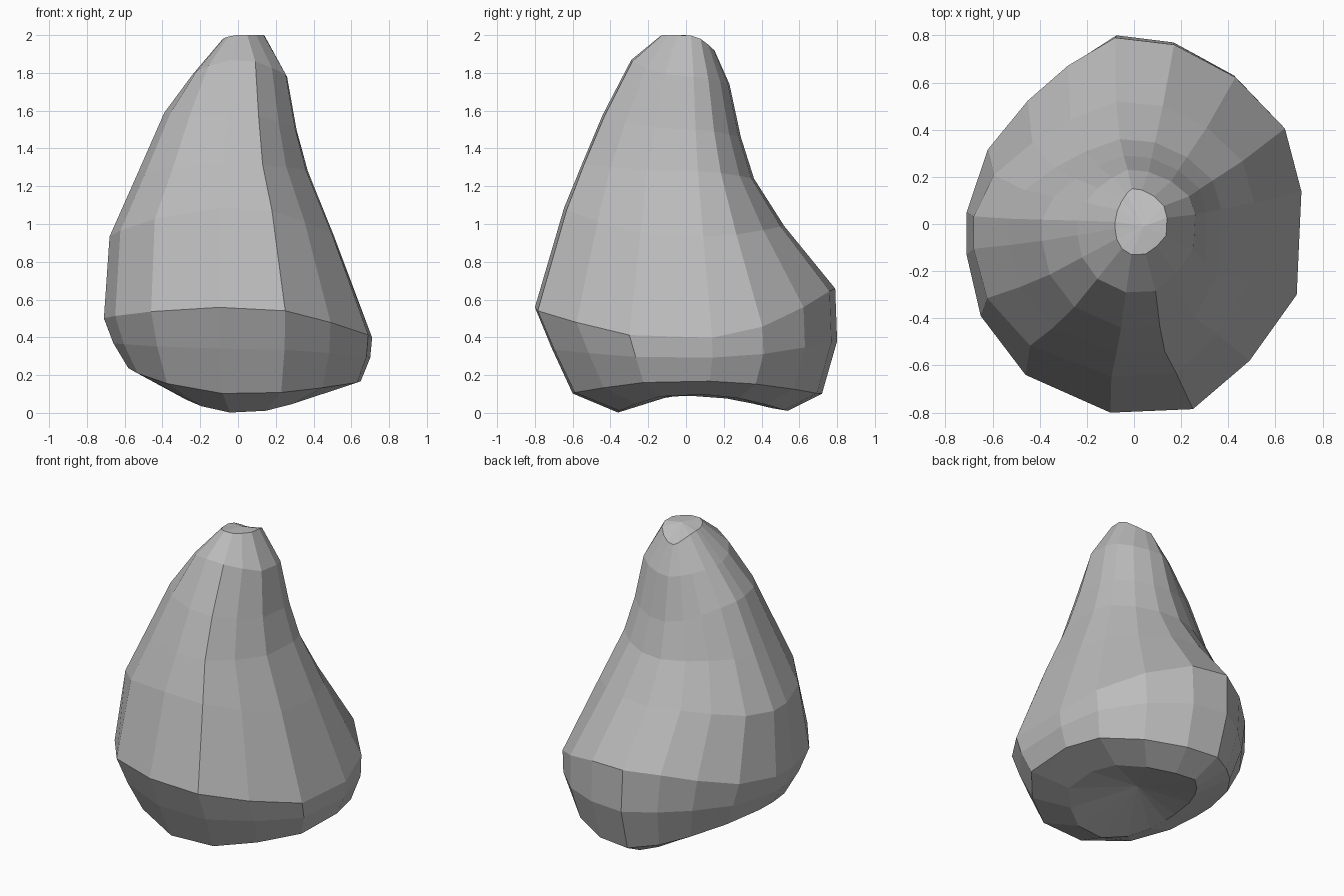
import bpy
import bmesh

cube = bpy.data.objects.get("Cube")
if cube:
    bpy.data.objects.remove(cube, do_unlink=True)

# Plan outline of the rock at its widest, counter-clockwise
OUTLINE = [(.71, .14), (.64, .41), (.43, .63), (.17, .77), (-.08, .8),
           (-.28, .68), (-.45, .53), (-.62, .32), (-.71, .05), (-.71, -.13),
           (-.65, -.39), (-.46, -.64), (-.1, -.8), (.25, -.785),
           (.49, -.58), (.69, -.3)]

# Each ring: reach to (left edge, right edge, front, back), then heights there
RINGS = [
    ((.08, .14, .13, .15), (1.98, 2, 2, 1.92)),
    ((.24, .26, .29, .23), (1.79, 1.78, 1.87, 1.74)),
    ((.39, .31, .44, .29), (1.59, 1.5, 1.58, 1.46)),
    ((.53, .37, .55, .36), (1.27, 1.28, 1.32, 1.24)),
    ((.68, .51, .645, .52), (.93, .93, 1.09, .99)),
    ((.71, .71, .8, .79), (.5, .39, .56, .66)),
    ((.66, .7, .71, .8), (.37, .29, .34, .38)),
    ((.58, .65, .6, .72), (.24, .17, .1, .1)),
    ((.3, .42, .36, .54), (.09, .1, 0, .01)),
]


def ring_point(px, py, reach, heights):
    """Scale an outline point to a ring and blend its height by direction."""
    ux, uy = px / .71, py / .8
    xi, yi = int(px > 0), 2 + int(py > 0)
    wx = ux * ux / (ux * ux + uy * uy)
    z = heights[xi] * wx + heights[yi] * (1 - wx)
    return ux * reach[xi], uy * reach[yi], z


# Loft the rings, then close the peak and the hollow underside
bm = bmesh.new()
loops = [[bm.verts.new(ring_point(x, y, *ring)) for x, y in OUTLINE]
         for ring in RINGS]
count = len(OUTLINE)
for upper, lower in zip(loops, loops[1:]):
    for i in range(count):
        j = (i + 1) % count
        bm.faces.new((upper[i], lower[i], lower[j], upper[j]))
peak = bm.verts.new((.04, -.01, 2))
hollow = bm.verts.new((.04, .08, .14))
for i in range(count):
    j = (i + 1) % count
    bm.faces.new((peak, loops[0][i], loops[0][j]))
    bm.faces.new((hollow, loops[-1][j], loops[-1][i]))
bmesh.ops.recalc_face_normals(bm, faces=bm.faces)

mesh = bpy.data.meshes.new("rock")
bm.to_mesh(mesh)
bm.free()
rock = bpy.data.objects.new("rock", mesh)
bpy.context.collection.objects.link(rock)

# Plain grey stone
stone = bpy.data.materials.new("grey_stone")
stone.use_nodes = True
colour = (.5, .5, .5, 1)
stone.diffuse_color = colour
stone.node_tree.nodes["Principled BSDF"].inputs["Base Color"].default_value = colour
mesh.materials.append(stone)
